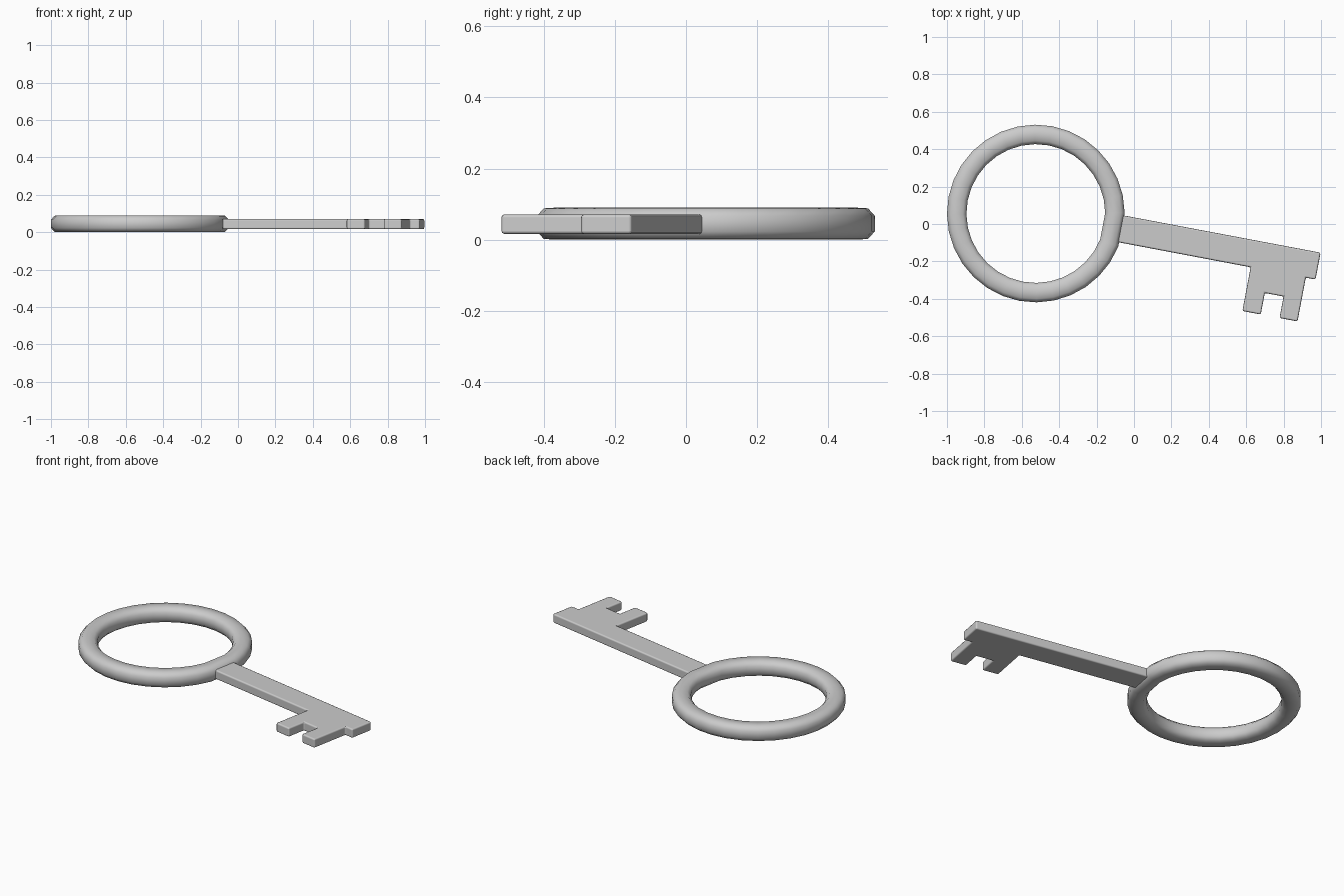
import bpy, bmesh
from math import cos, sin, pi, radians

if "Cube" in bpy.data.objects:
    bpy.data.objects.remove(bpy.data.objects["Cube"])

CENTRE = (-0.525, 0.056)
TILT = radians(-10.7)


def finish(name, bm, angle):
    bmesh.ops.recalc_face_normals(bm, faces=bm.faces[:])
    mesh = bpy.data.meshes.new(name)
    bm.to_mesh(mesh)
    bm.free()
    obj = bpy.data.objects.new(name, mesh)
    bpy.context.collection.objects.link(obj)
    obj.location = (CENTRE[0], CENTRE[1], 0)
    obj.rotation_euler.z = TILT
    bpy.ops.object.select_all(action='DESELECT')
    obj.select_set(True)
    bpy.context.view_layer.objects.active = obj
    bpy.ops.object.shade_smooth_by_angle(angle=radians(angle))
    return obj


# Ring handle: rounded section swept round, one longer segment at the shaft
section = [(0.052, -0.022), (0.052, 0.022), (0.033, 0.043), (0, 0.045),
           (-0.033, 0.043), (-0.052, 0.022), (-0.052, -0.022),
           (-0.033, -0.043), (0, -0.045), (0.033, -0.043)]
bm = bmesh.new()
loops = []
for i in range(1, 32):
    a = 2 * pi * i / 32
    loops.append([bm.verts.new(((0.423 + r) * cos(a), (0.423 + r) * sin(a), 0.045 + z))
                  for r, z in section])
n = len(section)
for i, la in enumerate(loops):
    lb = loops[(i + 1) % len(loops)]
    for j in range(n):
        k = (j + 1) % n
        bm.faces.new((la[j], lb[j], lb[k], la[k]))
finish("ring_handle", bm, 60)

# Shaft and teeth: one flat outline, extruded
outline = [(0.44, 0.077), (1.535, 0.077), (1.535, -0.069), (1.482, -0.069),
           (1.482, -0.307), (1.384, -0.307), (1.384, -0.19), (1.282, -0.19),
           (1.282, -0.307), (1.182, -0.307), (1.182, -0.069), (0.44, -0.069)]
bm = bmesh.new()
face = bm.faces.new([bm.verts.new((u, v, 0.016)) for u, v in outline])
res = bmesh.ops.extrude_face_region(bm, geom=[face])
top = [g for g in res["geom"] if isinstance(g, bmesh.types.BMVert)]
bmesh.ops.translate(bm, verts=top, vec=(0, 0, 0.055))
shaft = finish("shaft_and_teeth", bm, 50)
bev = shaft.modifiers.new("soft_edges", 'BEVEL')
bev.width = 0.009
bev.segments = 2
bev.limit_method = 'ANGLE'
bev.harden_normals = True
